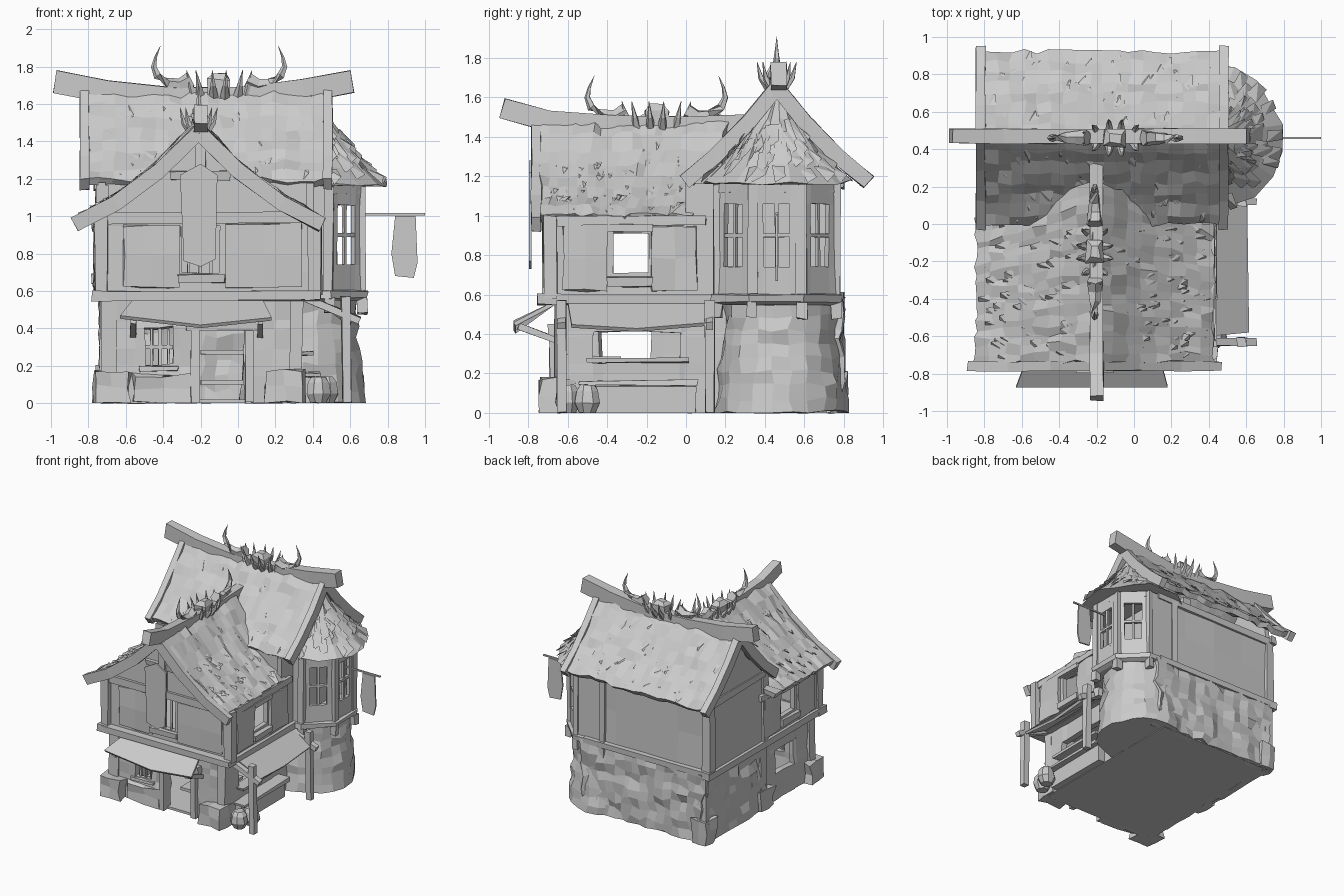
import bpy, bmesh, math, random
from mathutils import Vector

random.seed(7)
cube = bpy.data.objects.get("Cube")
if cube:
    bpy.data.objects.remove(cube)

grey = bpy.data.materials.new("light_grey")
grey.use_nodes = True
TONE = (0.6, 0.6, 0.6, 1)
grey.diffuse_color = TONE
grey.node_tree.nodes["Principled BSDF"].inputs["Base Color"].default_value = TONE
Z = Vector((0, 0, 1))


def finish(name, bm, jitter=0.0, thick=0.0):
    for v in bm.verts:
        v.co += Vector([random.uniform(-jitter, jitter) for _ in range(3)])
        v.co.z = max(v.co.z, 0)
    bmesh.ops.recalc_face_normals(bm, faces=bm.faces)
    me = bpy.data.meshes.new(name)
    bm.to_mesh(me)
    bm.free()
    me.materials.append(grey)
    ob = bpy.data.objects.new(name, me)
    bpy.context.collection.objects.link(ob)
    if thick:
        mod = ob.modifiers.new("thickness", "SOLIDIFY")
        mod.thickness, mod.offset = thick, 0


def box(name, lo, hi, jitter=0.006, cuts=0):
    bm = bmesh.new()
    bmesh.ops.create_cube(bm, size=1)
    if cuts:
        bmesh.ops.subdivide_edges(bm, edges=bm.edges[:], cuts=cuts, use_grid_fill=True)
    for v in bm.verts:
        v.co = [a + (b - a) * (c + 0.5) for a, b, c in zip(lo, hi, v.co)]
    finish(name, bm, jitter)


def loft(name, rings, jitter=0.0):
    bm = bmesh.new()
    loops = [[bm.verts.new(p) for p in r] for r in rings]
    n = len(loops[0])
    for a, b in zip(loops, loops[1:]):
        for i in range(n):
            bm.faces.new((a[i], a[(i + 1) % n], b[(i + 1) % n], b[i]))
    bm.faces.new(loops[0])
    bm.faces.new(loops[-1])
    finish(name, bm, jitter)


def beam(name, pts, w, h, side, jitter=0.004):
    """Rectangular timber swept along a path; side is its width direction."""
    pts, side = [Vector(p) for p in pts], Vector(side)
    rings = []
    for i, p in enumerate(pts):
        t = (pts[min(i + 1, len(pts) - 1)] - pts[max(i - 1, 0)]).normalized()
        up = t.cross(side).normalized()
        rings.append([p + side * w * a / 2 + up * h * b / 2 for a, b in ((-1, -1), (1, -1), (1, 1), (-1, 1))])
    loft(name, rings, jitter)


def lathe(name, centre, prof, n, jitter=0.0):
    rings = [[(centre[0] + r * math.cos((i + .5) * math.tau / n), centre[1] + r * math.sin((i + .5) * math.tau / n), z)
              for i in range(n)] for r, z in prof]
    loft(name, rings, jitter)


def wall(name, p0, p1, z0, z1, holes=(), thick=0.04, step=0.0, jitter=0.004):
    """Upright wall from p0 to p1 with rectangular openings (a0, a1, z0, z1)."""
    p0, p1 = Vector((*p0, 0)), Vector((*p1, 0))
    length = (p1 - p0).length
    d = (p1 - p0) / length
    us, zs = {0, length}, {z0, z1}
    for a, b, c, e in holes:
        us |= {a, b}
        zs |= {c, e}
    if step:
        for s, lo, hi in ((us, 0, length), (zs, z0, z1)):
            k = round((hi - lo) / step)
            s |= {lo + (hi - lo) * i / k for i in range(1, k)}
    us, zs = sorted(us), sorted(zs)
    bm = bmesh.new()
    grid = [[bm.verts.new(p0 + d * u + Z * z) for z in zs] for u in us]
    for i in range(len(us) - 1):
        for j in range(len(zs) - 1):
            cu, cz = (us[i] + us[i + 1]) / 2, (zs[j] + zs[j + 1]) / 2
            if not any(a < cu < b and c < cz < e for a, b, c, e in holes):
                bm.faces.new((grid[i][j], grid[i + 1][j], grid[i + 1][j + 1], grid[i][j + 1]))
    bmesh.ops.delete(bm, geom=[v for v in bm.verts if not v.link_faces], context="VERTS")
    finish(name, bm, jitter, thick)


def polygon(name, pts, thick=0.04):
    bm = bmesh.new()
    bm.faces.new([bm.verts.new(p) for p in pts])
    finish(name, bm, 0, thick)


def height(prof, v):
    v = abs(v)
    for (a, za), (b, zb) in zip(prof, prof[1:]):
        if v <= b:
            return za + (zb - za) * (v - a) / (b - a)
    return prof[-1][1]


def shards(name, at, count, v0, v1, span):
    """Loose pointed shingles; at(t, v, lift) gives a point on the roof."""
    bm = bmesh.new()
    for _ in range(count):
        t, v, w = random.uniform(.02, .95), random.uniform(v0, v1), random.uniform(.02, .045) / span
        low = v + random.uniform(.05, .1) * (1 if v > 0 else -1)
        a, b, c = at(t - w, v, .01), at(t + w, v, .012), at(t + w * .8, low, random.uniform(.025, .045))
        a, b, c, d = [bm.verts.new(p) for p in (a, b, c, at(t - w * .6, low, .0))]
        for f in ((a, b, c), (a, c, d), (b, d, c)):
            bm.faces.new(f)
    finish(name, bm, 0.004)


def roof(name, P, prof, u0, u1, cut=0.0):
    """Concave double-pitched roof: P maps (along, across, z) to the world."""
    half, n, m = prof[-1][0], 18, 16
    at = lambda t, v, lift=0: P(u0 + (u1 - cut * abs(v) - u0) * t, v, height(prof, v) + lift)
    bm = bmesh.new()
    grid = [[bm.verts.new(at(i / n, half * (2 * j / m - 1))) for j in range(m + 1)] for i in range(n + 1)]
    for a, b in zip(grid, grid[1:]):
        for j in range(m):
            bm.faces.new((a[j], b[j], b[j + 1], a[j + 1]))
    finish(name, bm, 0.014, 0.045)
    for s in (-1, 1):
        shards(name + "_shingles", at, 80, s * .04, s * half * .86, u1 - u0)


def tusk(name, pts, r):
    pts = [Vector(p) for p in pts]
    rings = []
    for i, p in enumerate(pts):
        t = (pts[min(i + 1, len(pts) - 1)] - pts[max(i - 1, 0)]).normalized()
        a = t.orthogonal().normalized()
        b, rad = t.cross(a), r * (1 - i / (len(pts) - .9))
        rings.append([p + (a * math.cos(q) + b * math.sin(q)) * rad for q in [k * math.tau / 5 for k in range(5)]])
    loft(name, rings)


def ridge_ornament(name, P, u, z):
    # narrow skull on the ridge with two curved horns and splayed spikes
    for s in (-1, 1):
        path = ((.15, .03), (.21, .0), (.27, .01), (.33, .05), (.35, .1), (.34, .15), (.315, .21))
        tusk(name + "_horn", [P(u + s * a, 0, z + b) for a, b in path], .045)
        for k, w in ((.03, .1), (.1, .07), (.14, .03)):
            for q in (-1, 1):
                tusk(name + "_spike", [P(u + s * k, q * w * .3, z - .06), P(u + s * k * 1.1, q * w * .8, z), P(u + s * k * 1.25, q * w, z + .08)], .028)
    rings = [[P(u + a * w, b * w * .8, z + dz) for a, b in ((-1, -1), (1, -1), (1, 1), (-1, 1))]
             for dz, w in ((-.14, .02), (-.05, .055), (.03, .06), (.07, .03))]
    loft(name + "_skull", rings, .008)


MAIN = lambda u, v, z: Vector((u, v + .46, z))
WING = lambda u, v, z: Vector((v - .21, u, z))
MAIN_PROF = ((0, 1.66), (.14, 1.48), (.3, 1.31), (.45, 1.18))
WING_PROF = ((0, 1.48), (.2, 1.27), (.42, 1.1), (.625, .985))

# roofs, barge boards and sagging ridge beams
roof("main_roof", MAIN, MAIN_PROF, -.8, .47)
roof("wing_roof", WING, WING_PROF, -.74, .22, .3)
for s in (-1, 1):
    for u in (-.82, .48):
        beam("main_barge", [MAIN(u, s * v * 1.04, z - .01) for v, z in MAIN_PROF], .05, .075, (1, 0, 0))
    beam("wing_barge", [WING(-.76, s * v * 1.06, z - .03) for v, z in WING_PROF], .05, .08, (0, 1, 0))
beam("main_ridge", [(-.98, .47, 1.72), (-.7, .47, 1.665), (-.35, .47, 1.63), (0, .47, 1.63), (.35, .47, 1.67), (.61, .47, 1.72)], .08, .12, (0, 1, 0))
beam("wing_ridge", [(-.2, -.93, 1.545), (-.2, -.7, 1.48), (-.2, -.35, 1.455), (-.2, 0, 1.45), (-.2, .4, 1.47)], .07, .1, (1, 0, 0))
ridge_ornament("main_ornament", MAIN, -.1, 1.7)
ridge_ornament("wing_ornament", WING, -.15, 1.5)

# gable walls
for x in (-.74, .42):
    polygon("main_gable", [(x, .46 + v, z) for v, z in ((-.42, 1.16), (.28, 1.16), (.26, 1.32), (0, 1.62), (-.28, 1.3))])
polygon("wing_gable", [(-.2 + v, -.67, z) for v, z in ((-.56, .97), (.56, .97), (.2, 1.23), (0, 1.44), (-.2, 1.23))])

# upper floor walls
wall("wing_front_upper", (-.74, -.67), (.4, -.67), .58, .98, [(.44, .64, .7, .95)])
for x in (-.73, .39):
    wall("wing_side_upper", (x, -.67), (x, 0), .58, 1.0, [(.3, .48, .71, .91)])
    wall("main_side_upper", (x, 0), (x, .74), .58, 1.18)
wall("main_front_upper", (-.74, .04), (.4, .04), .95, 1.18)
wall("main_back_upper", (-.74, .74), (.4, .74), .58, 1.18, step=.3, jitter=.008)

# ground floor walls
wall("front_lower", (-.68, -.62), (.31, -.62), 0, .58, [(.18, .33, .2, .4), (.47, .72, 0, .4)], .06, .13, .01)
wall("right_lower", (.31, -.62), (.31, .2), 0, .58, [(.15, .59, .25, .41)], .05, .2, .006)
wall("left_lower_front", (-.68, -.62), (-.68, .05), 0, .58, [(.19, .45, .22, .42)], .05, .15, .01)
wall("left_lower_stone", (-.7, .0), (-.7, .76), 0, .58, (), .06, .075, .02)
wall("back_lower_stone", (-.72, .76), (.42, .76), 0, .58, (), .06, .075, .02)
box("ground_floor", (-.7, -.64, 0), (.34, .77, .02), 0)
box("upper_floor", (-.73, -.66, .55), (.38, .74, .59), 0)

# horizontal beams
box("front_belt", (-.78, -.75, .55), (.44, -.65, .6))
box("back_belt", (-.78, .73, .56), (.4, .8, .61))
box("left_belt", (-.78, -.75, .55), (-.7, .8, .6))
box("right_belt", (.36, -.75, .55), (.44, .2, .6))
box("front_tie", (-.74, -.72, .96), (.38, -.66, 1.02))
box("front_collar", (-.36, -.71, 1.19), (-.04, -.66, 1.24))
box("right_tie", (.38, -.7, .95), (.43, .1, 1.0))
box("left_tie", (-.77, -.7, .95), (-.72, .1, 1.0))
box("left_gable_tie", (-.77, .04, 1.14), (-.72, .8, 1.2))
box("back_tie", (-.76, .73, 1.13), (.4, .78, 1.18))
beam("king_post", [(-.2, -.7, 1.0), (-.2, -.7, 1.44)], .06, .05, (1, 0, 0))

# corner posts and footing stones
for x, y, lx, ly in ((-.73, -.69, -.69, -.63), (.41, -.69, .31, -.63), (-.73, .03, -.7, .02), (-.73, .74, -.7, .76)):
    box("upper_post", (x - .035, y - .035, .58), (x + .035, y + .035, 1.17 if y > 0 else 1.0))
    box("lower_post", (lx - .035, ly - .035, .1), (lx + .035, ly + .035, .58), .01)
for lo, hi in (((-.77, -.74, 0), (-.58, -.56, .17)), ((.15, -.74, 0), (.35, -.57, .17)), ((-.75, .67, 0), (-.62, .81, .2)),
               ((-.75, -.1, 0), (-.66, .08, .18)), ((-.56, -.68, 0), (-.24, -.61, .15))):
    box("footing_stone", lo, hi, .015, 1)

# shutters, window frames and plaster panels of the upper floor
box("front_panel_left", (-.61, -.705, .62), (-.31, -.68, .95), .008, 1)
box("front_panel_right", (-.07, -.705, .62), (.34, -.68, .96), .006, 1)
box("front_sill", (-.32, -.72, .64), (-.07, -.67, .69))
for i in range(3):
    box("front_window_bar", (-.27 + .06 * i, -.68, .69), (-.255 + .06 * i, -.665, .95), .003)
for x in (-.75, .41):
    for y0, y1 in ((-.62, -.4), (-.17, .05)):
        box("side_shutter", (x - .02, y0, .62), (x + .02, y1, .95), .01, 1)
    box("side_sill", (x - .03, -.4, .64), (x + .03, -.17, .69))
    box("side_lintel", (x - .03, -.4, .92), (x + .03, -.17, .96))

# front door frame, barred window and awning
for x in (-.23, .06):
    box("door_post", (x - .025, -.69, 0), (x + .025, -.6, .42))
box("door_lintel", (-.28, -.7, .39), (.12, -.6, .45))
for i in range(3):
    box("window_bar", (-.47 + .045 * i, -.63, .2), (-.455 + .045 * i, -.615, .4), .003)
box("window_crossbar", (-.5, -.63, .29), (-.35, -.615, .31), .002)
box("front_window_sill", (-.53, -.67, .17), (-.32, -.61, .2))
for z in (.1, .26):
    box("inner_shelf", (-.2, -.48, z), (.28, -.33, z + .025), .002)
polygon("front_awning", [(-.56, -.68, .55), (.13, -.68, .55), (.18, -.87, .45), (-.2, -.87, .41), (-.63, -.87, .46)], .02)
for x in (-.56, .12):
    beam("awning_brace", [(x, -.64, .36), (x, -.85, .44)], .03, .03, (1, 0, 0))

# side porch with awning, posts and counter
polygon("porch_awning", [(.4, -.6, .56), (.4, .1, .57), (.6, .11, .45), (.6, -.25, .42), (.61, -.58, .44)], .02)
for y in (-.63, .12):
    beam("porch_post", [(.585, y, 0), (.575, y, .57)], .05, .05, (0, 1, 0))
    beam("porch_rafter", [(.3, y, .59), (.65, y, .44)], .04, .04, (0, 1, 0))
box("counter_panel", (.34, -.52, 0), (.4, .05, .14))
box("counter_top", (.32, -.54, .14), (.44, .06, .165))
box("counter_shelf", (.3, -.5, .255), (.4, .02, .275))
for x, y in ((.43, -.6), (.47, -.5)):
    lathe("pot", (x, y), ((.045, 0), (.07, .05), (.06, .11), (.04, .14)), 8, .004)

# round tower with windowed upper storey and conical roof
C = (.36, .46)
lathe("tower_base", (.345, .485), ((.335, 0), (.33, .07), (.32, .14), (.315, .21), (.31, .28), (.3, .35), (.295, .42), (.29, .49), (.29, .56)), 22, .014)
lathe("tower_belt", C, ((.32, .55), (.36, .56), (.36, .6), (.31, .61)), 8, .006)
lathe("tower_top_belt", C, ((.3, 1.11), (.335, 1.12), (.335, 1.17), (.3, 1.18)), 8, .005)
corner = lambda k, r=.32: (C[0] + r * math.cos((k + .5) * math.pi / 4), C[1] + r * math.sin((k + .5) * math.pi / 4))
for k in range(-3, 2):
    glazed = [(.055, .19, .74, 1.06)] if -3 < k < 1 else []
    wall("tower_wall", corner(k), corner(k + 1), .6, 1.16, glazed, .03)
    x, y = corner(k + 1)
    box("tower_post", (x - .025, y - .025, .6), (x + .025, y + .025, 1.16))
    x, y = corner(k + 1, .33)
    box("tower_corbel", (x - .025, y - .025, .48), (x + .025, y + .025, .56), .008)
    if glazed:
        a, b = Vector((*corner(k), 0)), Vector((*corner(k + 1), 0))
        beam("tower_mullion", [(a + b) / 2 + Z * .74, (a + b) / 2 + Z * 1.06], .018, .018, (b - a).normalized(), .002)
        for z in (.73, .9):
            beam("tower_rail", [a + Z * z, b + Z * z], .02, .025, Z, .002)
CONE = ((0, 1.66), (.12, 1.48), (.2, 1.37), (.29, 1.26), (.39, 1.17))
lathe("tower_roof", (.4, .46), [(r, z) for r, z in CONE[:0:-1]] + [(.02, 1.64)], 18, .018)
cone_at = lambda t, r, lift: Vector((.4 + r * math.cos((t - .5) * math.pi), .46 + r * math.sin((t - .5) * math.pi), height(CONE, r) + lift))
shards("tower_shingles", cone_at, 60, .12, .33, .9)

# hanging banner on the front gable and flag beside the tower
polygon("front_banner", [(-.31, -.79, 1.22), (-.2, -.79, 1.28), (-.11, -.79, 1.22), (-.12, -.79, .77), (-.2, -.79, .73), (-.29, -.79, .76)], .012)
beam("flag_pole", [(.68, .46, 1.01), (1.0, .46, 1.01)], .012, .012, (0, 1, 0), 0)
polygon("flag", [(.84, .46, 1.0), (.95, .46, 1.0), (.96, .46, .75), (.94, .46, .67), (.84, .46, .68), (.82, .46, .8)], .012)
